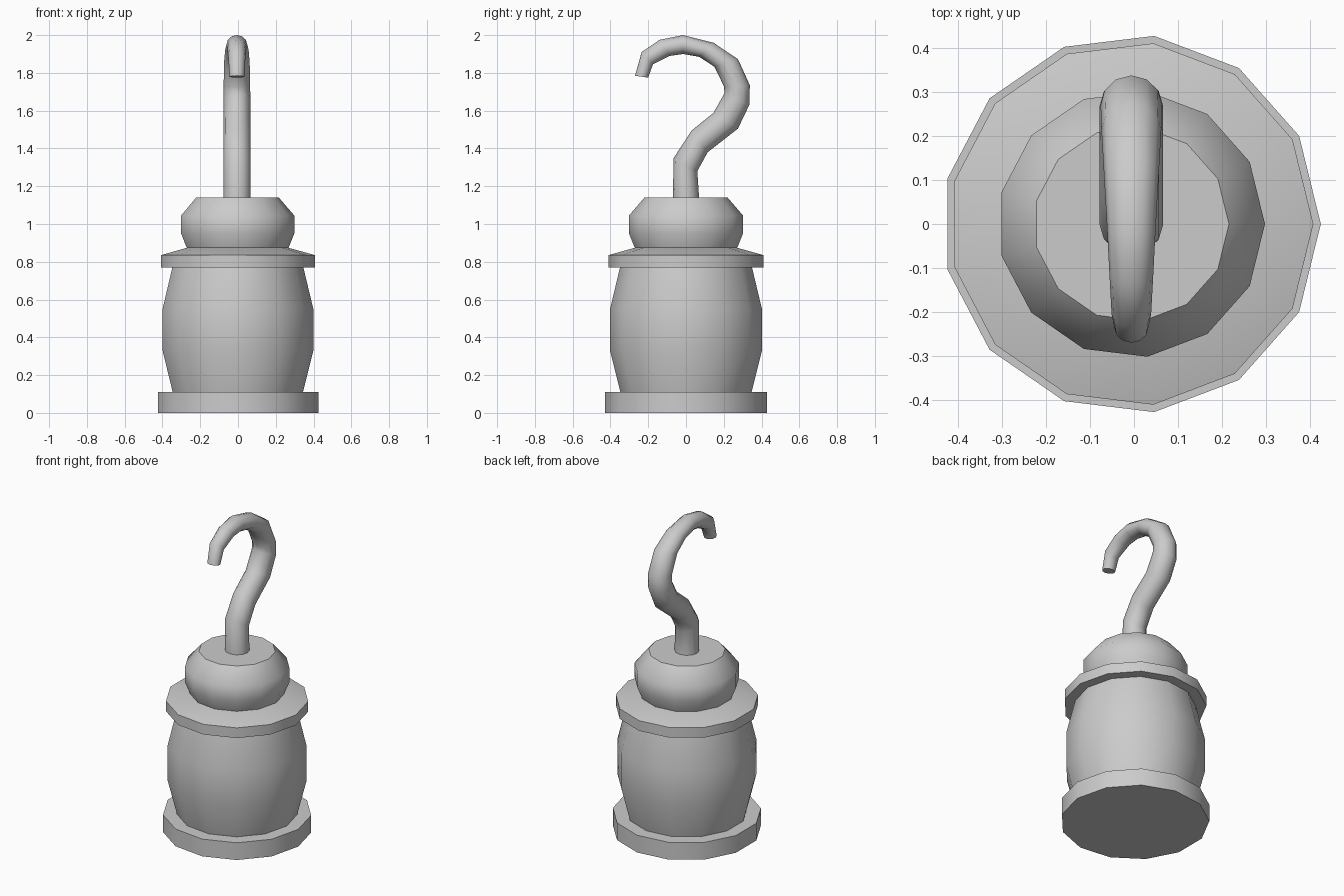
import bpy
import math

if "Cube" in bpy.data.objects:
    bpy.data.objects.remove(bpy.data.objects["Cube"])

CX = -0.006   # axis offset that centres the 13-sided outline
SIDES = 13


def make_object(name, rings, smooth_angle):
    """Skin a list of vertex rings into a capped tube."""
    n = len(rings[0])
    verts = [v for ring in rings for v in ring]
    faces = [list(range(n))[::-1],
             list(range((len(rings) - 1) * n, len(rings) * n))]
    for k in range(len(rings) - 1):
        for i in range(n):
            j = (i + 1) % n
            faces.append([k * n + i, k * n + j, (k + 1) * n + j, (k + 1) * n + i])
    mesh = bpy.data.meshes.new(name)
    mesh.from_pydata(verts, [], faces)
    obj = bpy.data.objects.new(name, mesh)
    bpy.context.collection.objects.link(obj)
    bpy.ops.object.select_all(action='DESELECT')
    obj.select_set(True)
    bpy.context.view_layer.objects.active = obj
    bpy.ops.object.mode_set(mode='EDIT')
    bpy.ops.mesh.select_all(action='SELECT')
    bpy.ops.mesh.normals_make_consistent(inside=False)
    bpy.ops.object.mode_set(mode='OBJECT')
    bpy.ops.object.shade_smooth_by_angle(angle=math.radians(smooth_angle))
    return obj


def lathe(name, profile, smooth_angle=30):
    """Revolve (radius, height) points around the body axis."""
    rings = []
    for r, z in profile:
        rings.append([(CX + r * math.cos(2 * math.pi * i / SIDES),
                       r * math.sin(2 * math.pi * i / SIDES), z)
                      for i in range(SIDES)])
    return make_object(name, rings, smooth_angle)


# Turned body: base plate, barrel, collar and knob
lathe("base_plate", [(0.431, 0), (0.431, 0.11)])
lathe("barrel", [(0.35, 0.11), (0.405, 0.33), (0.405, 0.55), (0.352, 0.77)])
lathe("collar", [(0.414, 0.77), (0.414, 0.835), (0.27, 0.875)])
lathe("knob", [(0.274, 0.875), (0.304, 0.95), (0.304, 1.045), (0.222, 1.14)], 45)

# Hook: each section is outer edge (y, z), inner edge (y, z), half width in x
sections = [
    ((0.07, 1.13), (-0.07, 1.13), 0.072),
    ((0.06, 1.28), (-0.065, 1.35), 0.072),
    ((0.115, 1.38), (0.03, 1.495), 0.072),
    ((0.275, 1.505), (0.145, 1.588), 0.072),
    ((0.335, 1.63), (0.203, 1.69), 0.072),
    ((0.338, 1.735), (0.202, 1.727), 0.070),
    ((0.275, 1.873), (0.15, 1.833), 0.068),
    ((0.145, 1.96), (0.07, 1.885), 0.062),
    ((-0.015, 2.0), (-0.015, 1.9), 0.055),
    ((-0.14, 1.975), (-0.085, 1.89), 0.050),
    ((-0.235, 1.91), (-0.175, 1.845), 0.045),
    ((-0.27, 1.785), (-0.2, 1.775), 0.039),
]
HOOK_SIDES = 12
hook_rings = []
for (oy, oz), (iy, iz), w in sections:
    cy, cz = (oy + iy) / 2, (oz + iz) / 2
    ring = []
    for i in range(HOOK_SIDES):
        a = 2 * math.pi * i / HOOK_SIDES
        c, s = math.cos(a), math.sin(a)
        ring.append((CX + w * s, cy + (oy - cy) * c, cz + (oz - cz) * c))
    hook_rings.append(ring)
make_object("hook", hook_rings, 50)
